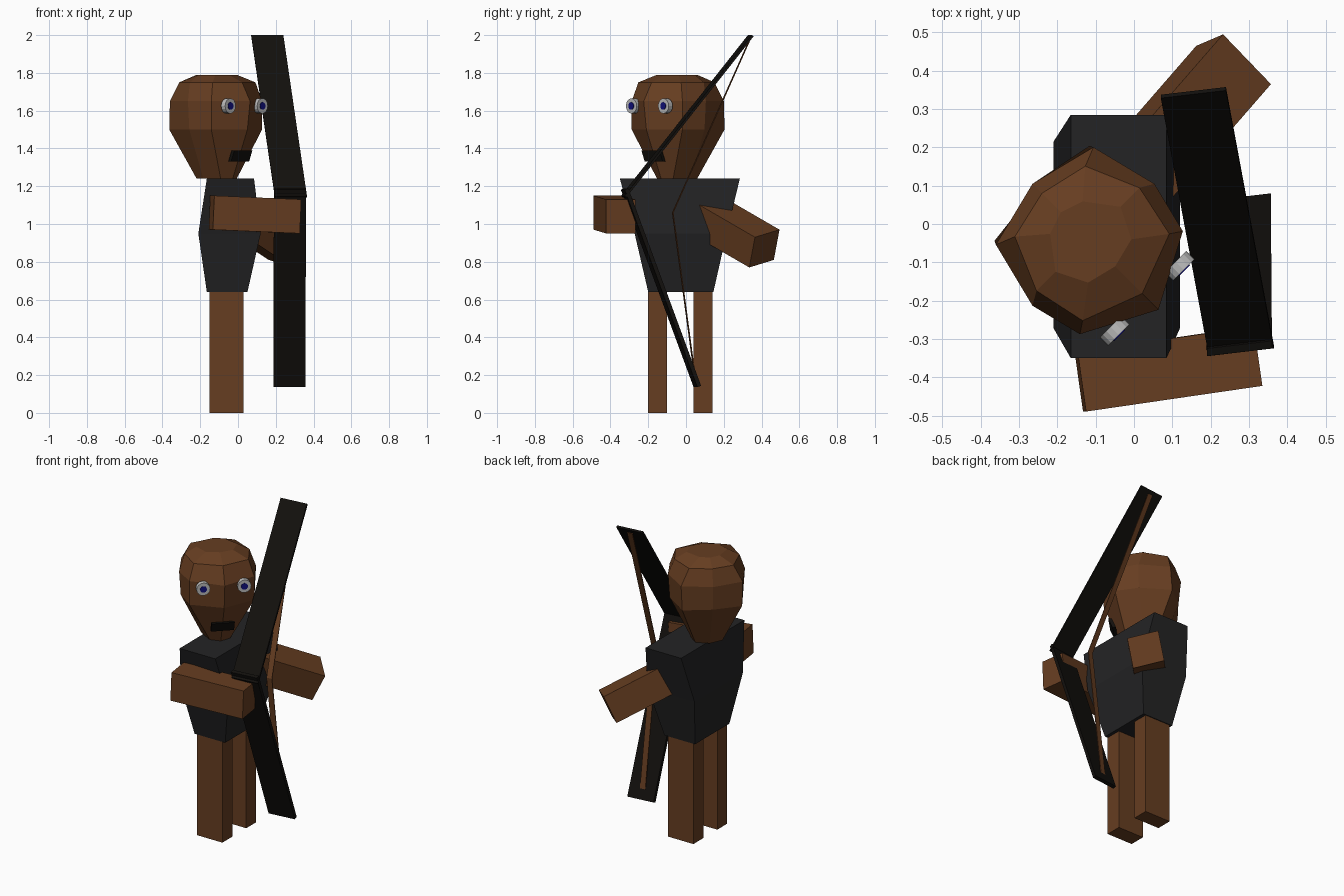
import bpy, bmesh, math
from mathutils import Vector, Matrix

if "Cube" in bpy.data.objects:
    bpy.data.objects.remove(bpy.data.objects["Cube"])


def material(name, rgb):
    m = bpy.data.materials.new(name)
    m.diffuse_color = (*rgb, 1)
    m.use_nodes = True
    m.node_tree.nodes["Principled BSDF"].inputs["Base Color"].default_value = m.diffuse_color
    return m


SKIN = material("brown_skin", (0.133, 0.047, 0.015))
CLOTH = material("dark_cloth", (0.017, 0.017, 0.018))
WOOD = material("black_wood", (0.006, 0.005, 0.004))
WHITE = material("eye_grey", (0.5, 0.5, 0.5))
BLUE = material("eye_blue", (0.005, 0.005, 0.2))


def finish(name, bm, mat):
    bmesh.ops.recalc_face_normals(bm, faces=bm.faces)
    me = bpy.data.meshes.new(name)
    bm.to_mesh(me)
    bm.free()
    me.materials.append(mat)
    ob = bpy.data.objects.new(name, me)
    bpy.context.collection.objects.link(ob)
    return ob


def loft(name, rings, mat):
    """Skin a stack of equal-length point rings and cap both ends."""
    bm = bmesh.new()
    vs = [[bm.verts.new(p) for p in ring] for ring in rings]
    n = len(vs[0])
    for a, b in zip(vs, vs[1:]):
        for i in range(n):
            j = (i + 1) % n
            bm.faces.new((a[i], a[j], b[j], b[i]))
    bm.faces.new(vs[0])
    bm.faces.new(vs[-1])
    return finish(name, bm, mat)


def beam(name, path, side, up, mat):
    """Box section swept along a path; side and up are the full section edges."""
    s, u = Vector(side) / 2, Vector(up) / 2
    rings = [[Vector(p) + i * s + j * u
              for i, j in ((-1, -1), (1, -1), (1, 1), (-1, 1))] for p in path]
    return loft(name, rings, mat)


def rect(z, x0, x1, y0, y1):
    return [(x0, y0, z), (x1, y0, z), (x1, y1, z), (x0, y1, z)]


# Legs
for name, y0, y1 in (("right_leg", -0.2, -0.1), ("left_leg", 0.04, 0.14)):
    loft(name, [rect(0, -0.15, 0.03, y0, y1), rect(0.65, -0.15, 0.03, y0, y1)], SKIN)

# Torso, bulging at mid height
loft("torso", [rect(0.64, -0.165, 0.05, -0.2, 0.145),
               rect(0.95, -0.21, 0.12, -0.272, 0.215),
               rect(1.24, -0.165, 0.085, -0.35, 0.285)], CLOTH)

# Arms
beam("right_arm", [(-0.14, -0.412, 1.06), (0.32, -0.345, 1.04)],
     (-0.022, 0.155, 0), (0.008, 0, 0.18), SKIN)
end = Vector((0.26, 0.415, 0.87))
beam("left_arm", [end - 0.46 * Vector((0.6, 0.69, -0.4)), end],
     (0.125, -0.13, -0.04), (0.07, 0.03, 0.16), SKIN)

# Head: the face looks along `fwd`, halfway between +x and -y
head = Vector((-0.12, -0.04, 0))
fwd = Vector((1, -1, 0)).normalized()
lat = Vector((1, 1, 0)).normalized()
up = Vector((0, 0, 1))


def at(f, s, z):
    return head + f * fwd + s * lat + z * up


half_rings = {
    1.24: ((0.13, 0), (0.10, 0.06), (0.0, 0.09), (-0.06, 0.08), (-0.09, 0)),
    1.50: ((0.24, 0), (0.16, 0.19), (0.02, 0.215), (-0.17, 0.175), (-0.19, 0)),
    1.65: ((0.26, 0), (0.16, 0.19), (0.02, 0.225), (-0.16, 0.18), (-0.205, 0)),
    1.75: ((0.20, 0), (0.14, 0.16), (0.0, 0.19), (-0.14, 0.13), (-0.17, 0)),
    1.79: ((0.10, 0), (0.08, 0.08), (0.0, 0.12), (-0.08, 0.06), (-0.10, 0)),
}
rings = []
for z, half in half_rings.items():
    full = list(half) + [(f, -s) for f, s in half[-2:0:-1]]
    rings.append([at(f, s, z) for f, s in full])
loft("head", rings, SKIN)


def disc(name, centre, radius, depth, mat):
    bm = bmesh.new()
    rot = fwd.to_track_quat('Z', 'Y').to_matrix().to_4x4()
    bmesh.ops.create_cone(bm, cap_ends=True, segments=16, radius1=radius, radius2=radius,
                          depth=depth, matrix=Matrix.Translation(centre) @ rot)
    finish(name, bm, mat)


# Eyes and pupils
for side, s in (("right", -0.12), ("left", 0.12)):
    disc(side + "_eye", at(0.218, s, 1.625), 0.04, 0.03, WHITE)
    disc(side + "_pupil", at(0.232, s, 1.625), 0.02, 0.008, BLUE)

# Mouth, tilted along the jaw
beam("mouth", [at(0.175, 0, 1.33), at(0.2, 0, 1.39)], lat * 0.135, fwd * 0.02, WOOD)

# Bow limbs and drawn string
across = (0.17, 0.02, 0)
beam("upper_bow_limb", [(0.28, -0.33, 1.145), (0.155, 0.343, 1.997)],
     across, (0, -0.009, 0.008), WOOD)
beam("lower_bow_limb", [(0.275, -0.325, 1.185), (0.272, 0.06, 0.14)],
     across, (0, 0.02, 0.007), WOOD)
beam("bow_string", [(0.16, 0.335, 1.97), (0.27, -0.07, 1.06), (0.272, 0.05, 0.17)],
     (0.035, 0.004, 0), (0, 0.005, 0), SKIN)
